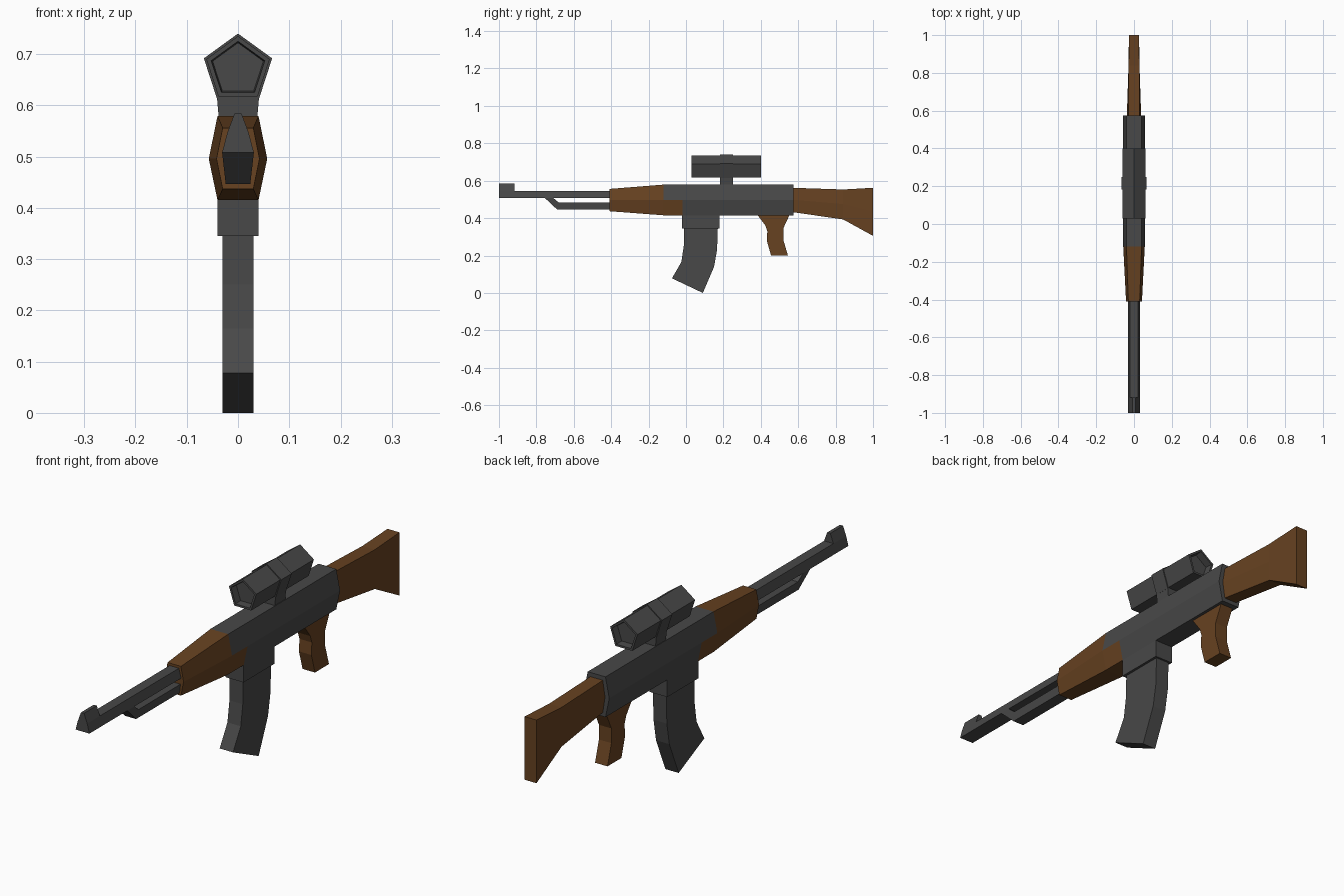
import bpy, bmesh, math

if "Cube" in bpy.data.objects:
    bpy.data.objects.remove(bpy.data.objects["Cube"])


def material(name, rgb):
    m = bpy.data.materials.new(name)
    m.diffuse_color = (*rgb, 1)
    m.use_nodes = True
    m.node_tree.nodes["Principled BSDF"].inputs["Base Color"].default_value = m.diffuse_color
    return m


GREY = material("gunmetal grey", (0.065, 0.065, 0.065))
WOOD = material("brown wood", (0.135, 0.054, 0.015))


def finish(name, bm, mats, rule=None):
    bmesh.ops.recalc_face_normals(bm, faces=bm.faces)
    for f in bm.faces:
        if rule:
            f.material_index = rule(f.calc_center_median())
    me = bpy.data.meshes.new(name)
    bm.to_mesh(me)
    bm.free()
    for m in mats:
        me.materials.append(m)
    ob = bpy.data.objects.new(name, me)
    bpy.context.collection.objects.link(ob)
    return ob


def loft(name, sections, mats, rule=None):
    """Skin a list of (y, [(x, z), ...]) cross-sections and cap both ends."""
    bm = bmesh.new()
    rings = [[bm.verts.new((x, y, z)) for x, z in pts] for y, pts in sections]
    n = len(rings[0])
    for a, b in zip(rings, rings[1:]):
        for i in range(n):
            j = (i + 1) % n
            bm.faces.new((a[i], a[j], b[j], b[i]))
    bm.faces.new(rings[0])
    bm.faces.new(rings[-1])
    return finish(name, bm, mats, rule)


def plate(name, profile, width, mat):
    """Side profile of (y, z) points, mirrored to half-width width(z)."""
    bm = bmesh.new()
    left, right = ([bm.verts.new((s * width(z), y, z)) for y, z in profile] for s in (-1, 1))
    n = len(profile)
    bm.faces.new(left)
    bm.faces.new(right)
    for i in range(n):
        j = (i + 1) % n
        bm.faces.new((left[i], left[j], right[j], right[i]))
    return finish(name, bm, [mat])


def taper(z0, w0, z1, w1):
    return lambda z: w0 + (w1 - w0) * (z - z0) / (z1 - z0)


def hexagon(edge, mid, bottom, centre, top):
    return [(-edge, bottom), (edge, bottom), (mid, centre),
            (edge, top), (-edge, top), (-mid, centre)]


def pentagon(r, cz=0.67):
    return [(r * math.sin(i * math.tau / 5), cz + r * math.cos(i * math.tau / 5)) for i in range(5)]


# Handguard and receiver: one tapered hexagonal body, wood at the front
full = hexagon(0.04, 0.057, 0.415, 0.496, 0.579)
loft("handguard_and_receiver",
     [(-0.41, hexagon(0.03, 0.042, 0.437, 0.496, 0.556)),
      (-0.12, full), (-0.02, full), (0.575, full)],
     [GREY, WOOD],
     lambda c: int(c.y < -0.12 or (c.y < -0.02 and c.z < 0.49)))

# Stock: hexagonal at the receiver, rectangular at the butt
loft("stock",
     [(0.57, hexagon(0.028, 0.038, 0.432, 0.498, 0.562)),
      (0.84, hexagon(0.028, 0.029, 0.393, 0.475, 0.553)),
      (1.0, hexagon(0.027, 0.027, 0.305, 0.435, 0.562))], [WOOD])

# Barrel, front sight and gas tube
barrel_w = taper(0.508, 0.031, 0.546, 0.021)
plate("barrel", [(-1, 0.508), (-0.4, 0.508), (-0.4, 0.546), (-1, 0.546)], barrel_w, GREY)
plate("front_sight", [(-1, 0.546), (-0.918, 0.546), (-0.918, 0.584), (-1, 0.584)],
      taper(0.546, 0.021, 0.584, 0.007), GREY)
plate("gas_tube",
      [(-0.755, 0.508), (-0.69, 0.447), (-0.4, 0.447), (-0.4, 0.483), (-0.68, 0.483), (-0.71, 0.508)],
      taper(0.447, 0.024, 0.508, 0.031), GREY)

# Magazine well and curved magazine
plate("magazine_well", [(-0.022, 0.345), (0.178, 0.345), (0.178, 0.43), (-0.022, 0.43)],
      lambda z: 0.04, GREY)
plate("magazine",
      [(-0.01, 0.35), (-0.012, 0.25), (-0.025, 0.165), (-0.075, 0.078), (0.09, 0.0),
       (0.15, 0.14), (0.166, 0.23), (0.17, 0.35)],
      lambda z: 0.03, GREY)

# Pistol grip
plate("pistol_grip",
      [(0.38, 0.42), (0.425, 0.36), (0.435, 0.33), (0.432, 0.28), (0.455, 0.2),
       (0.545, 0.2), (0.52, 0.285), (0.52, 0.345), (0.555, 0.42)],
      lambda z: 0.028, WOOD)

# Scope tube with a recessed lens at each end
loft("scope_tube",
     [(0.06, pentagon(0.052)), (0.03, pentagon(0.055)), (0.03, pentagon(0.065)),
      (0.4, pentagon(0.065)), (0.4, pentagon(0.055)), (0.37, pentagon(0.052))], [GREY])

# Scope ring and its foot on the receiver
ring = pentagon(0.07)
loft("scope_ring", [(0.183, ring), (0.25, ring)], [GREY])
foot = [(-0.041, 0.615), (0.041, 0.615), (0.037, 0.57), (-0.037, 0.57)]
loft("scope_mount", [(0.183, foot), (0.25, foot)], [GREY])
